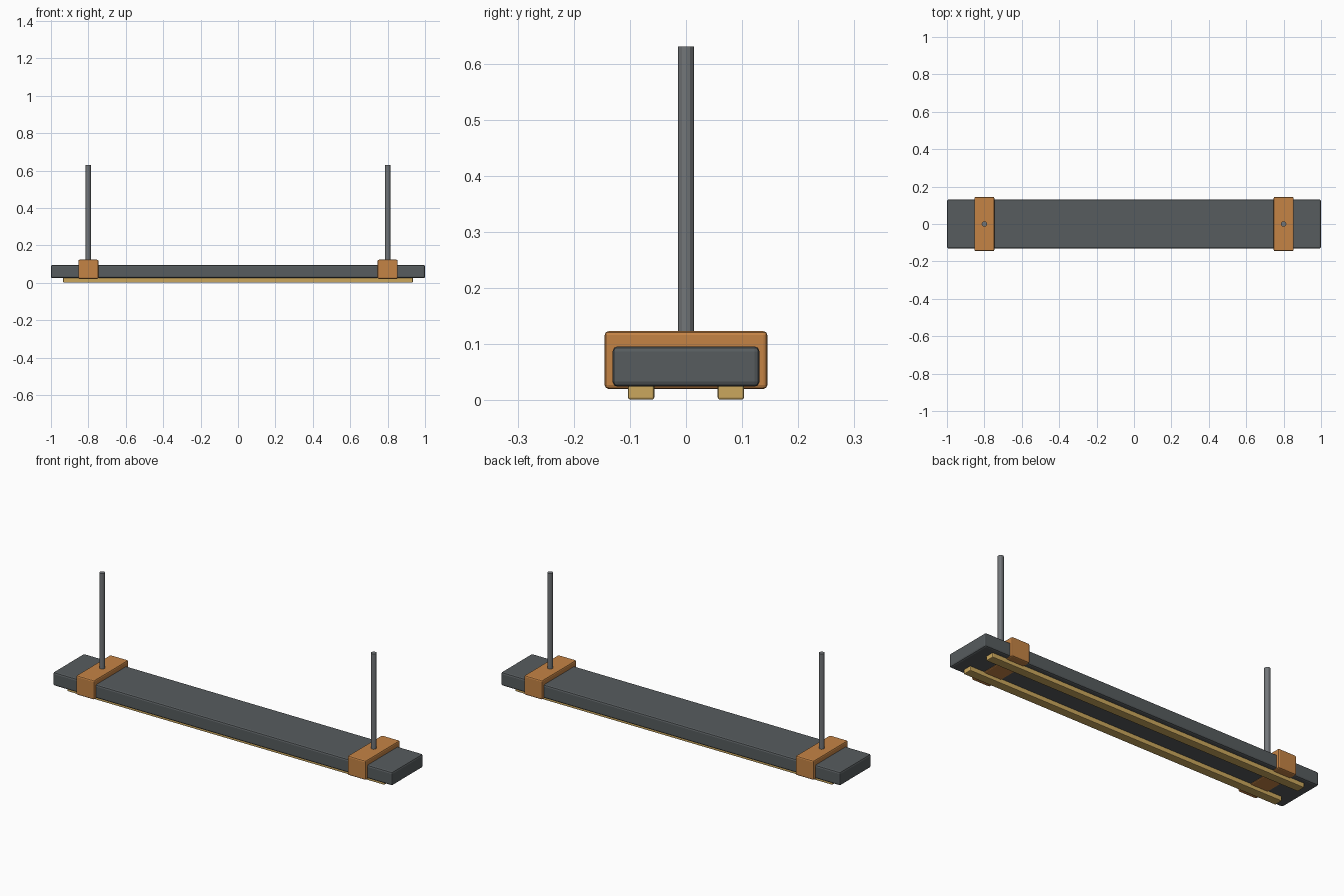
import bpy
import math

cube = bpy.data.objects.get("Cube")
if cube:
    bpy.data.objects.remove(cube, do_unlink=True)


def material(name, rgb, metallic=0.0):
    mat = bpy.data.materials.new(name)
    mat.use_nodes = True
    colour = (*rgb, 1)
    mat.diffuse_color = colour
    mat.node_tree.nodes["Principled BSDF"].inputs["Base Color"].default_value = colour
    return mat


slate = material("slate_grey", (0.095, 0.107, 0.113))
steel = material("steel_grey", (0.17, 0.18, 0.19))
copper = material("copper_orange", (0.56, 0.23, 0.06))
brass = material("pale_brass", (0.60, 0.39, 0.11))


def finish(name, mat):
    obj = bpy.context.object
    obj.name = name
    obj.data.materials.append(mat)
    return obj


def rounded_box(name, mat, centre, size, radius, segments=2):
    bpy.ops.mesh.primitive_cube_add(size=1, location=centre)
    obj = finish(name, mat)
    obj.scale = size
    bpy.ops.object.transform_apply(location=False, rotation=False, scale=True)
    bevel = obj.modifiers.new("rounded_edges", "BEVEL")
    bevel.width = radius
    bevel.segments = segments
    return obj


# Long main beam
rounded_box("beam", slate, (0, 0, 0.06), (2.0, 0.262, 0.072), 0.009)

# Clamps around the beam, each with a hanging rod
for side, label in ((-1, "right"), (1, "left")):
    x = 0.8 * side
    rounded_box(f"{label}_clamp", copper, (x, 0, 0.0715), (0.107, 0.29, 0.103), 0.007)
    bpy.ops.mesh.primitive_cylinder_add(vertices=12, radius=0.0145, depth=0.53,
                                        location=(x, 0, 0.365))
    finish(f"{label}_rod", steel)

# Twin light strips along the underside
for side, label in ((-1, "front"), (1, "back")):
    rounded_box(f"{label}_strip", brass, (0, 0.08 * side, 0.0145),
                (1.87, 0.047, 0.027), 0.004)
